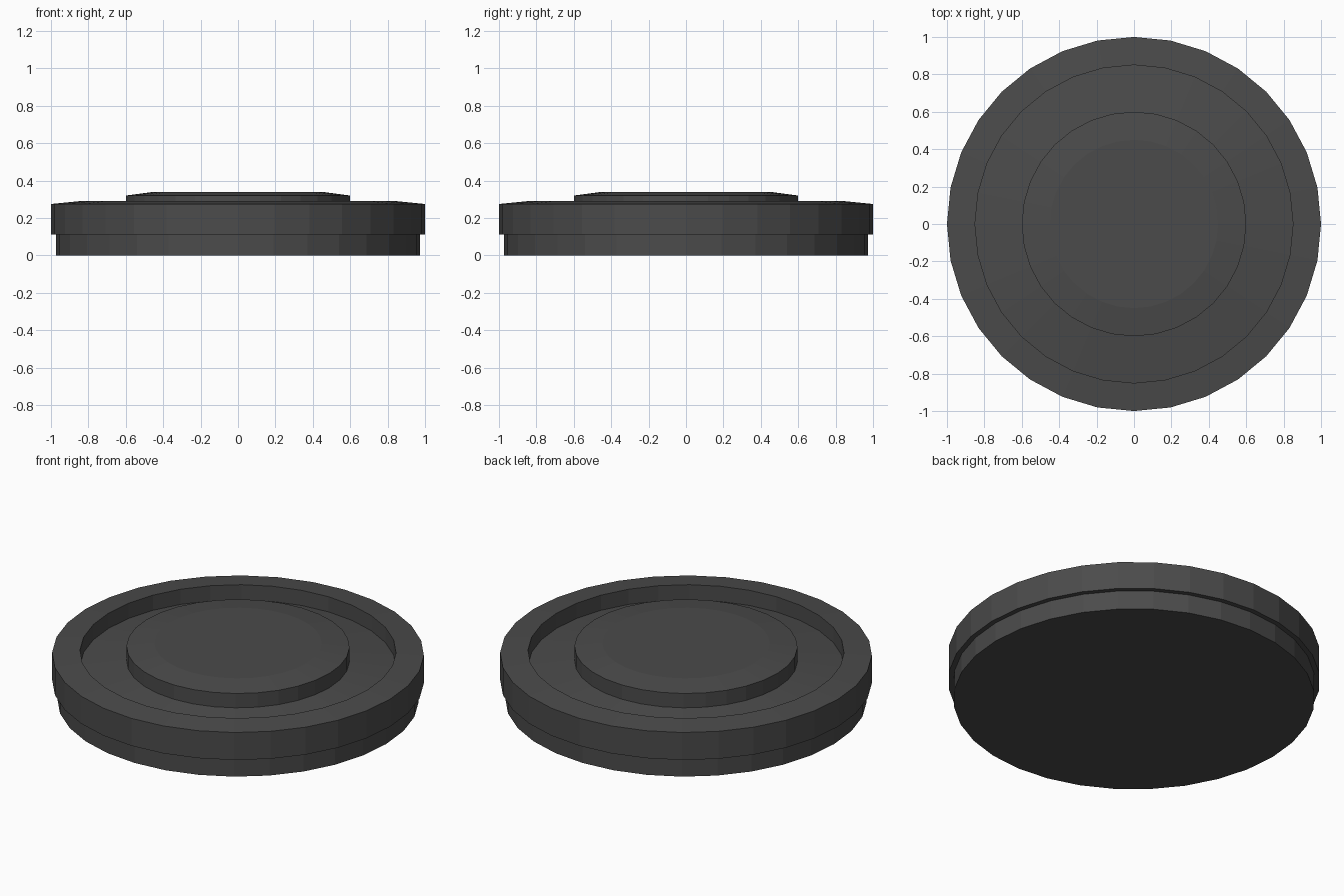
import bpy, bmesh, math

if "Cube" in bpy.data.objects:
    bpy.data.objects.remove(bpy.data.objects["Cube"])

SIDES = 32


def material(name, rgb):
    m = bpy.data.materials.new(name)
    m.diffuse_color = (*rgb, 1)
    m.use_nodes = True
    m.node_tree.nodes["Principled BSDF"].inputs["Base Color"].default_value = m.diffuse_color
    return m


def lathe(name, profile, mat, closed=False):
    """Spin (radius, z) points, bottom to top; open ends are capped."""
    bm = bmesh.new()
    rings = []
    for r, z in profile:
        rings.append([bm.verts.new((r * math.cos(2 * math.pi * i / SIDES),
                                    r * math.sin(2 * math.pi * i / SIDES), z))
                      for i in range(SIDES)])
    pairs = list(zip(rings, rings[1:]))
    if closed:
        pairs.append((rings[-1], rings[0]))
    for a, b in pairs:
        for i in range(SIDES):
            j = (i + 1) % SIDES
            bm.faces.new((a[i], a[j], b[j], b[i]))
    if not closed:
        bm.faces.new(rings[0][::-1])
        bm.faces.new(rings[-1])
    bmesh.ops.recalc_face_normals(bm, faces=bm.faces)
    me = bpy.data.meshes.new(name)
    bm.to_mesh(me)
    bm.free()
    me.materials.append(mat)
    ob = bpy.data.objects.new(name, me)
    bpy.context.collection.objects.link(ob)
    return ob


dark_grey = material("dark grey", (0.07, 0.07, 0.07))

# One stepped body: base, overhanging rim, sunken groove, raised centre
lathe("round_cap", [
    (0.972, 0.0), (0.972, 0.112),
    (1.0, 0.112), (1.0, 0.275),
    (0.85, 0.29), (0.85, 0.2),
    (0.6, 0.235), (0.6, 0.32),
    (0.45, 0.34),
], dark_grey)
